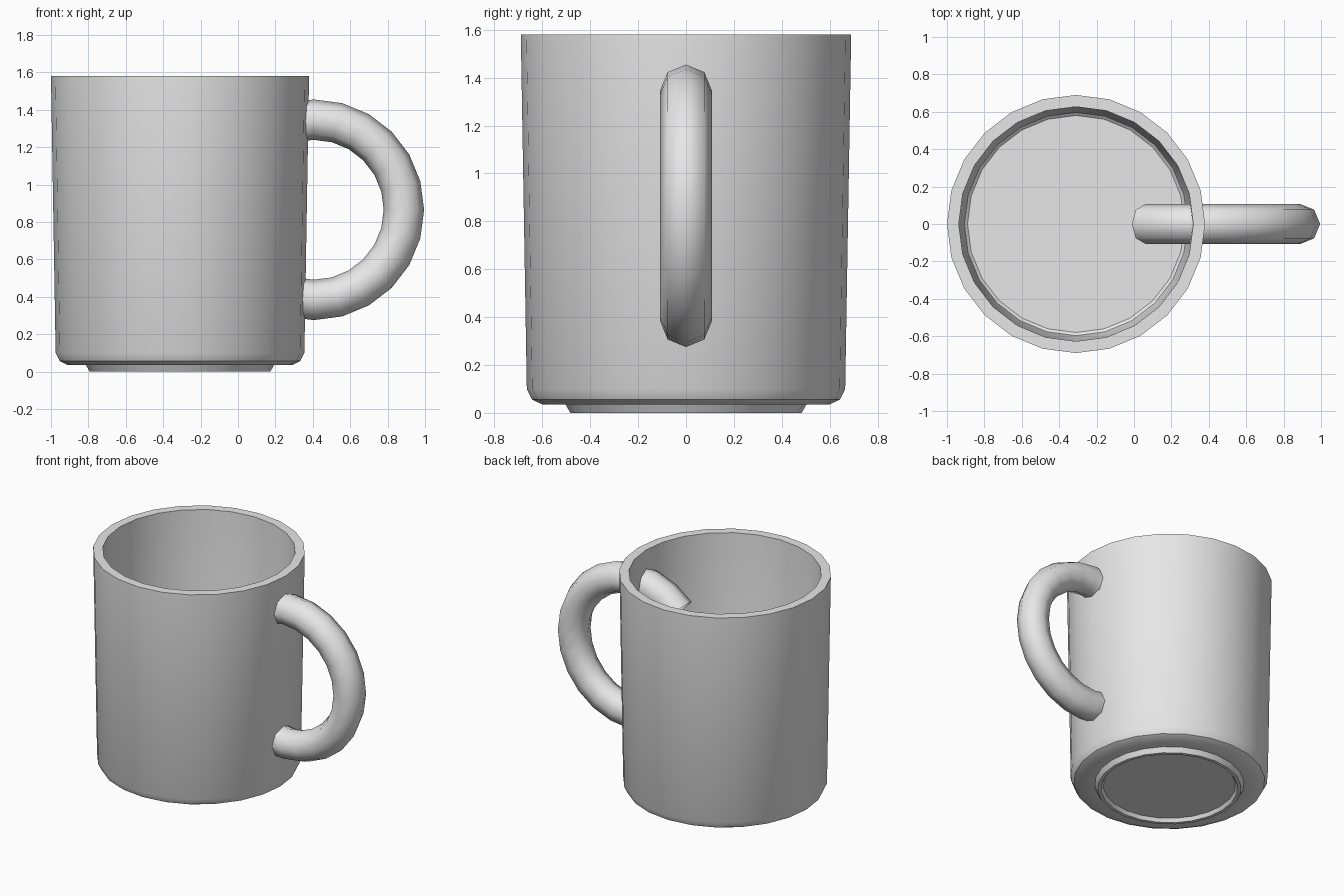
import bpy, bmesh
from math import cos, sin, pi, radians

if "Cube" in bpy.data.objects:
    bpy.data.objects.remove(bpy.data.objects["Cube"])

CUP_X = -0.31
mat = bpy.data.materials.new("light grey ceramic")
mat.diffuse_color = (0.8, 0.8, 0.8, 1)
mat.use_nodes = True
mat.node_tree.nodes["Principled BSDF"].inputs["Base Color"].default_value = mat.diffuse_color


def finish(name, bm, angle):
    bmesh.ops.recalc_face_normals(bm, faces=bm.faces)
    me = bpy.data.meshes.new(name)
    bm.to_mesh(me)
    bm.free()
    me.materials.append(mat)
    ob = bpy.data.objects.new(name, me)
    bpy.context.collection.objects.link(ob)
    bpy.ops.object.select_all(action='DESELECT')
    ob.select_set(True)
    bpy.context.view_layer.objects.active = ob
    bpy.ops.object.shade_smooth_by_angle(angle=radians(angle))
    return ob


def bridge(bm, rings):
    for a, b in zip(rings, rings[1:]):
        n = len(a)
        for i in range(n):
            j = (i + 1) % n
            bm.faces.new((a[i], a[j], b[j], b[i]))


# Cup body: lathe profile (radius, height) from underside recess, over the rim, to inner floor
profile = [(0.445, 0.025), (0.46, 0.0), (0.483, 0.0), (0.503, 0.035), (0.60, 0.035),
           (0.643, 0.056), (0.665, 0.10), (0.69, 1.58), (0.627, 1.58),
           (0.604, 0.15), (0.597, 0.115), (0.58, 0.10)]
SIDES = 24
bm = bmesh.new()
rings = [[bm.verts.new((CUP_X + r * cos(2 * pi * i / SIDES), r * sin(2 * pi * i / SIDES), z))
          for i in range(SIDES)] for r, z in profile]
bridge(bm, rings)
bm.faces.new(rings[0])
bm.faces.new(rings[-1])
finish("cup_body", bm, 35)

# Handle: eight-sided tube on a 270 degree arc, its ends reaching inside the cup
CX, CZ, MAJOR, MINOR = 0.405, 0.865, 0.482, 0.108
bm = bmesh.new()
rings = []
for s in range(-9, 10):
    a = radians(15 * s)
    ring = []
    for k in range(8):
        t = 2 * pi * k / 8
        d = MAJOR + MINOR * cos(t)
        ring.append(bm.verts.new((CX + d * cos(a), MINOR * sin(t), CZ + d * sin(a))))
    rings.append(ring)
bridge(bm, rings)
finish("handle", bm, 60)
